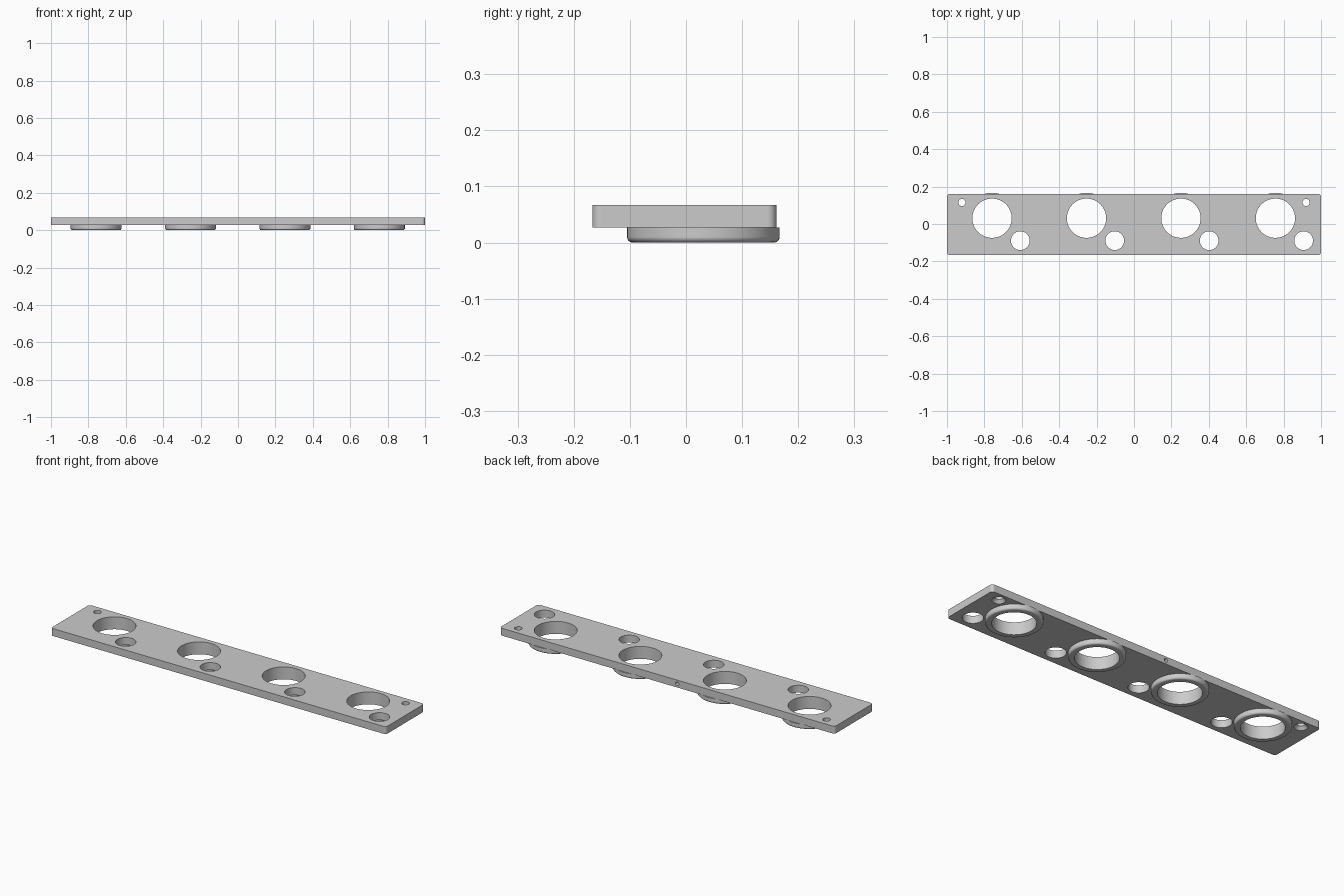
import bpy, bmesh
from math import pi, radians, cos, sin
from mathutils import Matrix, Vector

cube = bpy.data.objects.get("Cube")
if cube:
    bpy.data.objects.remove(cube, do_unlink=True)

PLATE_Z, TOP = 0.027, 0.067
BACK, FRONT = 0.161, -0.167
PITCH, FIRST_X = 0.505, -0.759
BORE_Y, BORE_R, RING_R = 0.031, 0.105, 0.136
FILLET = 0.01
SEG = 64

grey = bpy.data.materials.new("light grey")
grey.use_nodes = True
grey.diffuse_color = (0.6, 0.6, 0.6, 1)
grey.node_tree.nodes["Principled BSDF"].inputs["Base Color"].default_value = (0.6, 0.6, 0.6, 1)


def make_object(name, bm):
    bmesh.ops.recalc_face_normals(bm, faces=bm.faces)
    mesh = bpy.data.meshes.new(name)
    bm.to_mesh(mesh)
    bm.free()
    mesh.materials.append(grey)
    obj = bpy.data.objects.new(name, mesh)
    bpy.context.collection.objects.link(obj)
    return obj


def lathe(bm, profile, place, closed=False):
    """Revolve (radius, height) points around z; cap both ends unless closed."""
    rings = [[bm.verts.new(place @ Vector((r * cos(2 * pi * i / SEG), r * sin(2 * pi * i / SEG), h)))
              for i in range(SEG)] for r, h in profile]
    pairs = list(zip(rings, rings[1:]))
    if closed:
        pairs.append((rings[-1], rings[0]))
    else:
        bm.faces.new(rings[0])
        bm.faces.new(rings[-1])
    for a, b in pairs:
        for i in range(SEG):
            j = (i + 1) % SEG
            bm.faces.new((a[i], a[j], b[j], b[i]))


def at(x, y, z=0):
    return Matrix.Translation((x, y, z))


def shade(obj):
    bpy.ops.object.select_all(action='DESELECT')
    obj.select_set(True)
    bpy.context.view_layer.objects.active = obj
    bpy.ops.object.shade_smooth_by_angle(angle=radians(30))
    mod = obj.modifiers.new("even normals", 'WEIGHTED_NORMAL')
    mod.keep_sharp = True


# Plate with rounded vertical corners
bm = bmesh.new()
bmesh.ops.create_cube(bm, size=1)
bmesh.ops.scale(bm, vec=(2, BACK - FRONT, TOP - PLATE_Z), verts=bm.verts)
bmesh.ops.translate(bm, vec=(0, (BACK + FRONT) / 2, (TOP + PLATE_Z) / 2), verts=bm.verts)
uprights = [e for e in bm.edges if abs(e.verts[0].co.z - e.verts[1].co.z) > 0.01]
bmesh.ops.bevel(bm, geom=uprights, offset=0.016, segments=6, profile=0.5, affect='EDGES')
plate = make_object("mounting_plate", bm)

# Cutters for every hole in the plate
bm = bmesh.new()
for i in range(4):
    x = FIRST_X + i * PITCH
    lathe(bm, [(BORE_R, -0.1), (BORE_R, 0.2)], at(x, BORE_Y))
    lathe(bm, [(0.05, -0.1), (0.05, 0.2)], at(x + 0.151, -0.089))
for x in (-0.92, 0.92):
    # Screw hole, countersunk from below
    lathe(bm, [(0.035, PLATE_Z - 0.002), (0.019, PLATE_Z + 0.016), (0.019, 0.2)], at(x, 0.115))
# Small blind hole in the back edge
lathe(bm, [(0.01, -0.05), (0.01, 0.05)],
      at(-0.06, BACK, (TOP + PLATE_Z) / 2) @ Matrix.Rotation(pi / 2, 4, 'X'))
cutter = make_object("hole_cutter", bm)
cutter.hide_render = True

cut = plate.modifiers.new("holes", 'BOOLEAN')
cut.object = cutter
cut.operation = 'DIFFERENCE'
cut.solver = 'EXACT'
bpy.context.view_layer.objects.active = plate
bpy.ops.object.modifier_apply(modifier=cut.name)
bpy.data.objects.remove(cutter, do_unlink=True)
shade(plate)

# Raised collars under the large bores, rounded on the lower outer edge
arc = [(RING_R - FILLET * (1 - sin(a)), FILLET * (1 - cos(a)))
       for a in (pi / 2 * k / 6 for k in range(7))]
for i in range(4):
    bm = bmesh.new()
    lathe(bm, [(BORE_R, PLATE_Z), (BORE_R, 0)] + arc + [(RING_R, PLATE_Z)],
          at(FIRST_X + i * PITCH, BORE_Y), closed=True)
    shade(make_object(f"collar_{i + 1}", bm))
